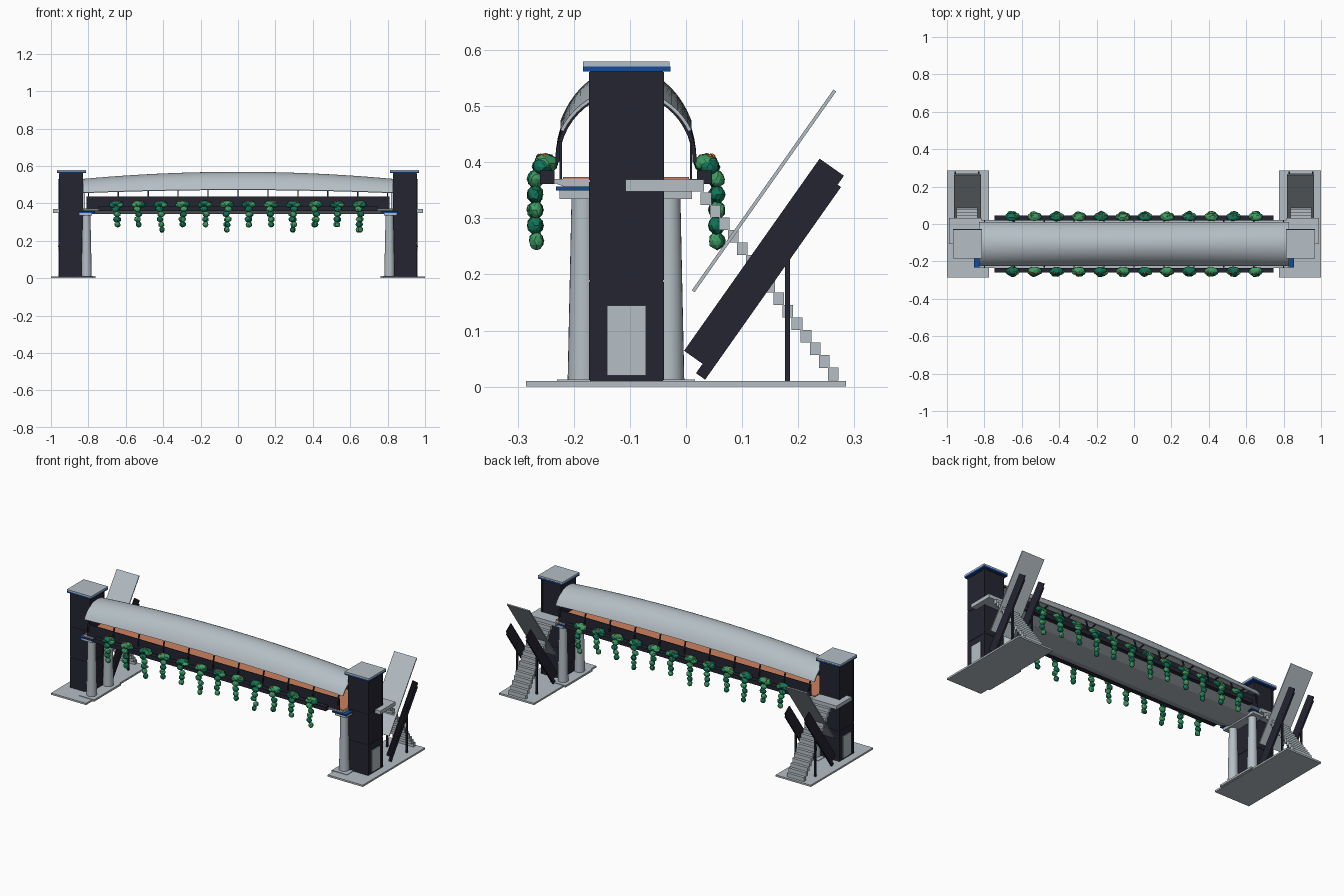
import bpy, bmesh, math, random
from mathutils import Matrix, Vector

if "Cube" in bpy.data.objects:
    bpy.data.objects.remove(bpy.data.objects["Cube"])
random.seed(4)
MID = -0.107          # bridge centre line in y
SLOPE = math.radians(54.8)


def material(name, rgb):
    m = bpy.data.materials.new(name)
    m.use_nodes = True
    m.diffuse_color = (*rgb, 1)
    m.node_tree.nodes["Principled BSDF"].inputs["Base Color"].default_value = (*rgb, 1)
    return m


WHITE = material("pale_grey", (0.46, 0.52, 0.56))
DARK = material("dark_slate", (0.018, 0.018, 0.032))
BLUE = material("blue", (0.006, 0.07, 0.33))
ORANGE = material("terracotta", (0.62, 0.22, 0.11))
LEAF = material("leaf_green", (0.05, 0.34, 0.13))
TEAL = material("deep_green", (0.006, 0.18, 0.10))
FLOWER = material("flower_orange", (0.75, 0.16, 0.03))


def finish(name, bm, mats, smooth=False):
    bmesh.ops.recalc_face_normals(bm, faces=bm.faces)
    mesh = bpy.data.meshes.new(name)
    bm.to_mesh(mesh)
    bm.free()
    ob = bpy.data.objects.new(name, mesh)
    bpy.context.collection.objects.link(ob)
    for m in mats:
        mesh.materials.append(m)
    if smooth:
        bpy.ops.object.select_all(action="DESELECT")
        ob.select_set(True)
        bpy.context.view_layer.objects.active = ob
        bpy.ops.object.shade_smooth_by_angle(angle=math.radians(40))
    return ob


def add_box(bm, x, y, z, tilt=0):
    """Box from three (low, high) ranges, optionally tilted about x."""
    c = Vector([sum(r) / 2 for r in (x, y, z)])
    size = [abs(r[1] - r[0]) for r in (x, y, z)]
    mat = Matrix.Translation(c) @ Matrix.Rotation(tilt, 4, "X") @ Matrix.Diagonal((*size, 1))
    bmesh.ops.create_cube(bm, size=1, matrix=mat)


def box(name, mat, x, y, z, tilt=0):
    bm = bmesh.new()
    add_box(bm, x, y, z, tilt)
    return finish(name, bm, [mat])


def tilted(name, mat, x, cy, cz, length, thick):
    """Long plate that rises towards the back at the stair slope."""
    return box(name, mat, x, (cy - length / 2, cy + length / 2),
               (cz - thick / 2, cz + thick / 2), SLOPE)


def sweep(name, mat, sections, smooth):
    """Skin a closed tube through equal-length rings of points."""
    bm = bmesh.new()
    rings = [[bm.verts.new(p) for p in s] for s in sections]
    n = len(rings[0])
    for a, b in zip(rings, rings[1:]):
        for i in range(n):
            j = (i + 1) % n
            bm.faces.new((a[i], a[j], b[j], b[i]))
    bm.faces.new(rings[0])
    bm.faces.new(rings[-1])
    return finish(name, bm, [mat], smooth)


def arch(x, deg, inset=0):
    """Point on the cambered elliptical canopy."""
    t = math.radians(deg)
    rise = 0.169 - 0.038 * (x / 0.83) ** 2 - inset
    return (x, MID + (0.13 - inset) * math.cos(t), 0.40 + rise * math.sin(t))


# Deck with sloping underside, and its floor
deck = [(-0.128, 0.37), (0.128, 0.37), (0.128, 0.363), (0.072, 0.343),
        (-0.072, 0.343), (-0.128, 0.363)]
sweep("deck", WHITE, [[(x, MID + y, z) for y, z in deck] for x in (-0.83, 0.83)], False)
box("deck_floor", ORANGE, (-0.83, 0.83), (MID - 0.112, MID + 0.112), (0.368, 0.374))

# Roof shell
angles = [26 + 128 * i / 20 for i in range(21)]
sections = []
for k in range(25):
    x = -0.83 + 1.66 * k / 24
    sections.append([arch(x, a) for a in angles] + [arch(x, a, 0.006) for a in reversed(angles)])
sweep("roof", WHITE, sections, True)

# Roof ribs
for k in range(-5, 6):
    x = k * 0.16
    rib = []
    for i in range(25):
        a = i * 7.5
        o, n = arch(x, a, 0.004), arch(x, a, 0.011)
        rib.append([(x - 0.003, *o[1:]), (x + 0.003, *o[1:]), (x + 0.003, *n[1:]), (x - 0.003, *n[1:])])
    sweep("roof_rib", DARK, rib, False)


# Hanging plants
def blob(bm, centre, radii, index):
    before = set(bm.faces)
    mat = Matrix.Translation(centre) @ Matrix.Rotation(random.uniform(0, 6), 4, "Z")
    made = bmesh.ops.create_icosphere(bm, subdivisions=2, radius=1)["verts"]
    for v in made:
        v.co = v.co * random.uniform(0.9, 1.1)
        p = mat.to_3x3() @ v.co
        v.co = Vector(centre) + Vector([p[i] * radii[i] for i in range(3)])
    for f in set(bm.faces) - before:
        f.material_index = index


def plant(x, side, k):
    bm = bmesh.new()
    y = MID + side * 0.143
    tone = k % 2
    blob(bm, (x, y, 0.398), (0.035, 0.021, 0.017), tone)
    blob(bm, (x + 0.018, y + side * 0.006, 0.392), (0.021, 0.018, 0.014), 1 - tone)
    blob(bm, (x - 0.019, y + side * 0.004, 0.391), (0.02, 0.018, 0.014), tone)
    for i in range(5 if k % 3 == 2 else 4):
        r = 0.018 - 0.0015 * i
        blob(bm, (x + random.uniform(-0.008, 0.008), MID + side * random.uniform(0.159, 0.164),
                  0.37 - 0.0275 * i), (r * 1.15, 0.013, 0.0155), (i + tone) % 2)
    for i in range(3):
        blob(bm, (x + random.uniform(-0.025, 0.025), y + side * random.uniform(0, 0.012), 0.41),
             (0.005, 0.005, 0.005), 2)
    finish("hanging_plant", bm, [TEAL, LEAF, FLOWER], False)


# Railings, planters and plants on both sides
for s in (-1, 1):
    y = MID + s * 0.116
    box("railing_panel", DARK, (-0.81, 0.81), (y - 0.002, y + 0.002), (0.36, 0.438))
    p = MID + s * 0.14
    box("planter", DARK, (-0.745, 0.745), (p - 0.013, p + 0.013), (0.361, 0.385))
    for k in range(12):
        plant(-0.65 + k * 0.1182, s, k)

# Towers, columns and stairs at each end
for e in (-1, 1):
    def ex(a, b):
        return tuple(sorted((e * a, e * b)))

    box("base_slab", WHITE, ex(0.775, 1.0), (-0.285, 0.285), (0, 0.01))
    box("column_plinth", WHITE, ex(0.762, 0.86), (-0.23, 0.016), (0.002, 0.013))

    # Tower shaft with shallow frames between seams on every side
    bm = bmesh.new()
    add_box(bm, ex(0.83, 0.955), (-0.171, -0.041), (0.01, 0.562))
    for z0, z1 in ((0.012, 0.187), (0.19, 0.365), (0.368, 0.561)):
        add_box(bm, ex(0.828, 0.957), (-0.173, -0.039), (z1 - 0.004, z1))
        for a in (0.828, 0.947):
            for b in (-0.173, -0.049):
                add_box(bm, ex(a, a + 0.01), (b, b + 0.01), (z0, z1))
    finish("tower", bm, [DARK])
    box("tower_door", WHITE, ex(0.953, 0.959), (-0.141, -0.071), (0.02, 0.145))
    box("tower_trim", BLUE, ex(0.813, 0.969), (-0.184, -0.028), (0.562, 0.571))
    box("tower_cap", WHITE, ex(0.813, 0.969), (-0.184, -0.029), (0.571, 0.58))

    # Tapered columns and cross head
    for cy in (-0.183, -0.031):
        bm = bmesh.new()
        bmesh.ops.create_cone(bm, cap_ends=True, segments=24, radius1=0.028, radius2=0.021,
                              depth=0.33, matrix=Matrix.Translation((e * 0.81, cy, 0.175)))
        finish("column", bm, [WHITE], True)
    box("cross_head", WHITE, ex(0.78, 0.85), (-0.225, 0.011), (0.335, 0.35))
    box("cross_head_trim", BLUE, ex(0.765, 0.855), (-0.232, 0.016), (0.35, 0.357))

    # Landing and steps
    box("landing", WHITE, ex(0.815, 0.988), (-0.108, 0.032), (0.348, 0.369))
    bm = bmesh.new()
    for i in range(15):
        y, z = 0.2625 - 0.0162 * i, 0.0115 + 0.0223 * i
        add_box(bm, ex(0.838, 0.948), (y - 0.0095, y + 0.0095), (z, z + 0.0225))
    finish("steps", bm, [WHITE])

    # Stair sides, supports and canopy
    for x in (0.83, 0.956):
        tilted("stair_side_panel", DARK, ex(x - 0.003, x + 0.003), 0.139, 0.22, 0.419, 0.053)
        tilted("stair_stringer", DARK, ex(x - 0.005, x + 0.005), 0.147, 0.19, 0.42, 0.02)
        box("stair_post", DARK, ex(x - 0.005, x + 0.005), (0.176, 0.185), (0.01, 0.273))
    tilted("stair_canopy", WHITE, ex(0.818, 0.962), 0.139, 0.349, 0.438, 0.006)
